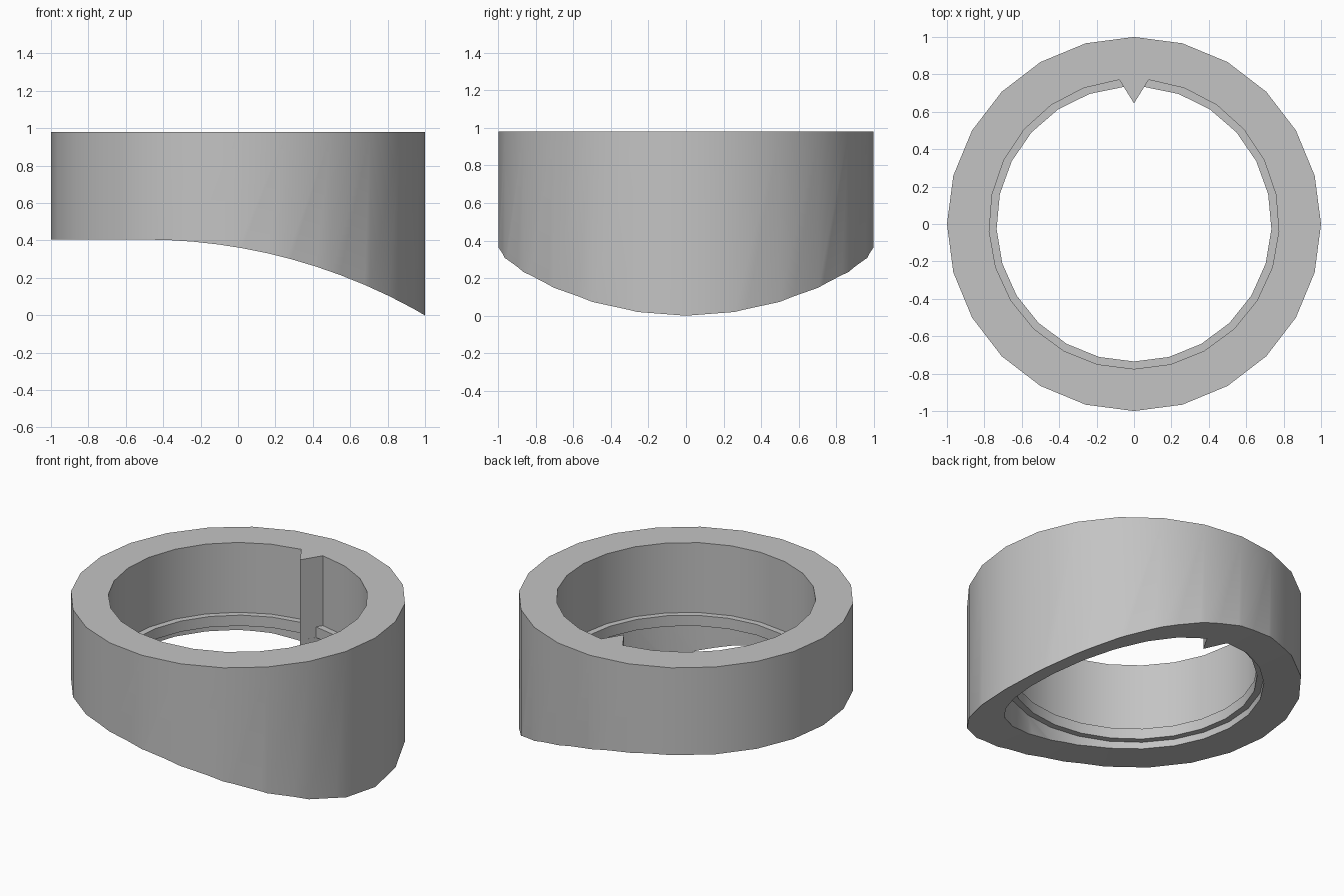
import bpy, bmesh
from math import sin, cos, radians, sqrt

cube = bpy.data.objects.get("Cube")
if cube:
    bpy.data.objects.remove(cube, do_unlink=True)

TOP, SIDES = 0.98, 24
WIDE, NARROW = 0.775, 0.735      # bore and retaining lip radii
KEY_TIP = 0.645

grey = bpy.data.materials.new("plain grey")
grey.use_nodes = True
colour = (0.55, 0.55, 0.55, 1)
grey.diffuse_color = colour
grey.node_tree.nodes["Principled BSDF"].inputs["Base Color"].default_value = colour


def finish(bm, name):
    bmesh.ops.recalc_face_normals(bm, faces=bm.faces)
    mesh = bpy.data.meshes.new(name)
    bm.to_mesh(mesh)
    bm.free()
    mesh.materials.append(grey)
    obj = bpy.data.objects.new(name, mesh)
    bpy.context.collection.objects.link(obj)
    return obj


def closed_loop(bm, points, z):
    return [bm.verts.new((x, y, z)) for x, y in points]


def wall(bm, low, high):
    for i in range(len(low)):
        j = (i + 1) % len(low)
        bm.faces.new((low[i], low[j], high[j], high[i]))


def cap(bm, outer, inner):
    edges = []
    for loop in (outer, inner):
        for i, v in enumerate(loop):
            w = loop[(i + 1) % len(loop)]
            edges.append(bm.edges.get((v, w)))
    bmesh.ops.triangle_fill(bm, use_beauty=True, edges=edges)


def bore(radius, gap):
    """Round opening interrupted by the pointed key at the back."""
    points = [(0, KEY_TIP)]
    for i in range(SIDES + 1):
        a = radians(90 + gap + (360 - 2 * gap) * i / SIDES)
        points.append((radius * cos(a), radius * sin(a)))
    return points


# Collar with stepped bore and key
bm = bmesh.new()
circle = [(cos(radians(360 * i / SIDES)), sin(radians(360 * i / SIDES)))
          for i in range(SIDES)]
outer_low, outer_high = closed_loop(bm, circle, -0.1), closed_loop(bm, circle, TOP)
wall(bm, outer_low, outer_high)

wide, narrow = bore(WIDE, 5.8), bore(NARROW, 4.2)
steps = [(wide, -0.1), (wide, 0.45), (narrow, 0.45),
         (narrow, 0.52), (wide, 0.52), (wide, TOP)]
tip_heights = {}
loops = []
for points, z in steps:
    loop = closed_loop(bm, points, z)
    loops.append(loop)
for low, high in zip(loops, loops[1:]):
    wall(bm, low, high)
cap(bm, outer_low, loops[0])
cap(bm, outer_high, loops[-1])
bmesh.ops.remove_doubles(bm, verts=bm.verts, dist=0.0001)
collar = finish(bm, "collar")

# Cutter for the swept underside: flat on one side, then an arc to the low tip
RADIUS, FLAT = 2.98, 0.405
profile = [(-1.2, -0.5), (-1.2, FLAT)]
for i in range(14):
    run = 1.7 * i / 13
    profile.append((run - 0.5, FLAT - RADIUS + sqrt(RADIUS ** 2 - run ** 2)))
profile.append((1.2, -0.5))
bm = bmesh.new()
front = [bm.verts.new((x, -1.3, z)) for x, z in profile]
back = [bm.verts.new((x, 1.3, z)) for x, z in profile]
wall(bm, front, back)
bm.faces.new(front)
bm.faces.new(back)
cutter = finish(bm, "underside_cutter")
cutter.hide_render = True

bpy.ops.object.select_all(action='DESELECT')
bpy.context.view_layer.objects.active = collar
collar.select_set(True)
cut = collar.modifiers.new("underside", 'BOOLEAN')
cut.operation, cut.solver, cut.object = 'DIFFERENCE', 'EXACT', cutter
bpy.ops.object.modifier_apply(modifier=cut.name)
bpy.data.objects.remove(cutter, do_unlink=True)
bpy.ops.object.shade_smooth_by_angle(angle=radians(30))
